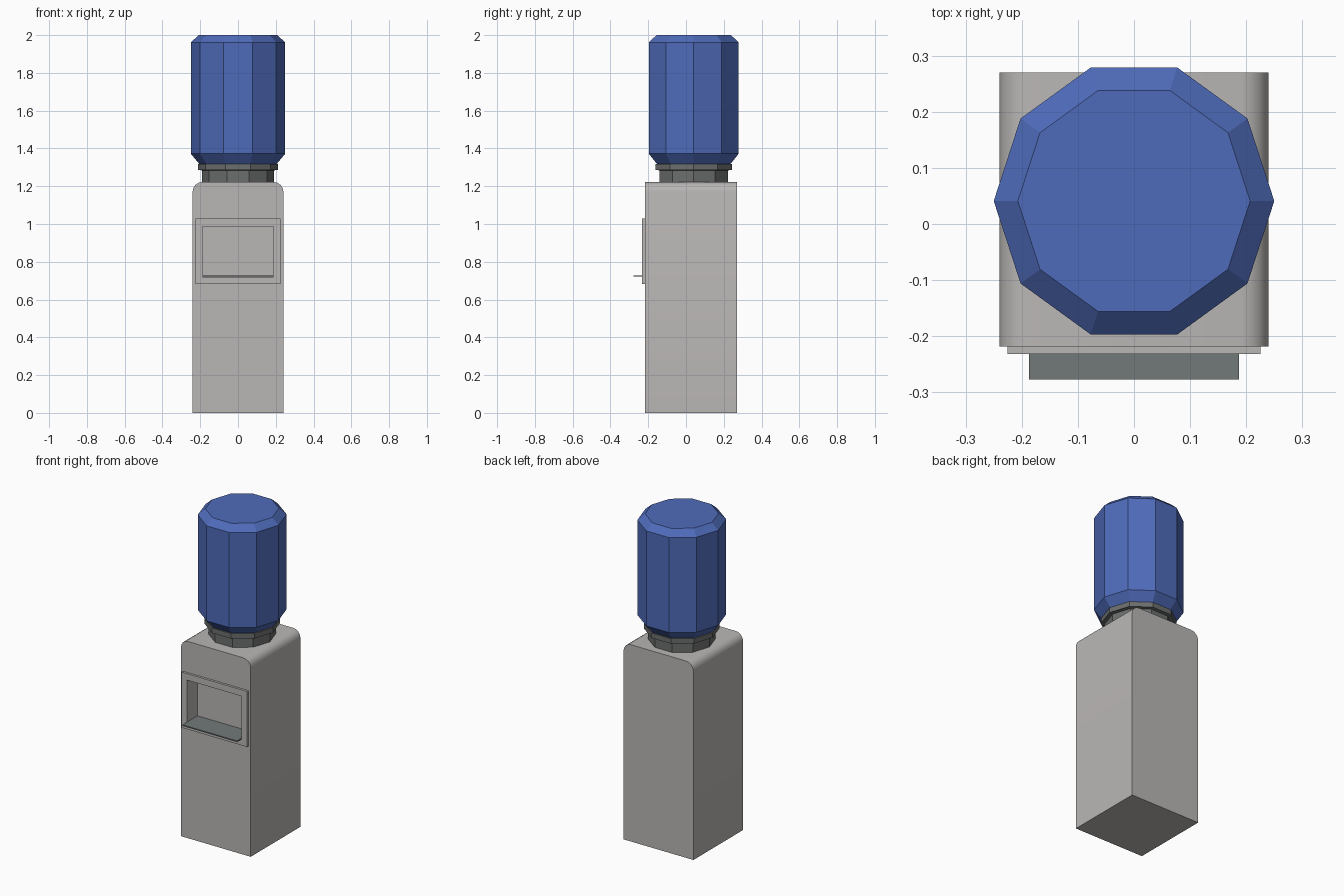
import bpy, bmesh, math

if "Cube" in bpy.data.objects:
    bpy.data.objects.remove(bpy.data.objects["Cube"])


def material(name, rgb):
    m = bpy.data.materials.new(name)
    m.diffuse_color = (*rgb, 1)
    m.use_nodes = True
    m.node_tree.nodes["Principled BSDF"].inputs["Base Color"].default_value = m.diffuse_color
    return m


GREY = material("light_grey_plastic", (0.49, 0.475, 0.462))
DARK = material("dark_grey_collar", (0.15, 0.155, 0.155))
SLATE = material("slate_tray", (0.17, 0.19, 0.195))
BLUE = material("blue_bottle", (0.078, 0.148, 0.49))


def finish(name, bm, mat):
    bmesh.ops.recalc_face_normals(bm, faces=bm.faces)
    me = bpy.data.meshes.new(name)
    bm.to_mesh(me)
    bm.free()
    me.materials.append(mat)
    ob = bpy.data.objects.new(name, me)
    bpy.context.collection.objects.link(ob)
    return ob


def box(name, x, y, z, mat):
    bm = bmesh.new()
    bmesh.ops.create_cube(bm, size=1)
    for v in bm.verts:
        v.co = [a[0] if c < 0 else a[1] for a, c in zip((x, y, z), v.co)]
    return finish(name, bm, mat)


def extrude_xz(name, pts, y0, y1, mat):
    bm = bmesh.new()
    a = [bm.verts.new((x, y0, z)) for x, z in pts]
    b = [bm.verts.new((x, y1, z)) for x, z in pts]
    n = len(pts)
    bm.faces.new(a)
    bm.faces.new(b[::-1])
    for i in range(n):
        j = (i + 1) % n
        bm.faces.new((a[i], b[i], b[j], a[j]))
    return finish(name, bm, mat)


def decagon_lathe(name, profile, mat, cy=0.041, n=10):
    bm = bmesh.new()
    rings = [[bm.verts.new((r * math.cos(math.tau * k / n),
                            cy + r * math.sin(math.tau * k / n), z))
              for k in range(n)] for r, z in profile]
    for p, q in zip(rings, rings[1:]):
        for k in range(n):
            j = (k + 1) % n
            bm.faces.new((p[k], p[j], q[j], q[k]))
    bm.faces.new(rings[0])
    bm.faces.new(rings[-1])
    return finish(name, bm, mat)


def cut(ob, cutter):
    mod = ob.modifiers.new("recess", 'BOOLEAN')
    mod.operation = 'DIFFERENCE'
    mod.solver = 'EXACT'
    mod.object = cutter
    bpy.context.view_layer.objects.active = ob
    bpy.ops.object.modifier_apply(modifier=mod.name)


# cabinet with rounded upper side edges
R, W, H = 0.05, 0.24, 1.222
arc = [(W - R + R * math.cos(math.radians(t)), H - R + R * math.sin(math.radians(t)))
       for t in (0, 22.5, 45, 67.5, 90)]
outline = [(W, 0)] + arc + [(-x, z) for x, z in reversed(arc)] + [(-W, 0)]
cabinet = extrude_xz("cabinet", outline, -0.218, 0.27, GREY)

# raised panel around the dispensing recess
panel = box("dispenser_panel", (-0.225, 0.225), (-0.232, -0.217), (0.683, 1.028), GREY)

# recess cut through the panel and into the cabinet
cutter = box("recess_cutter", (-0.188, 0.188), (-0.4, -0.13), (0.72, 0.988), GREY)
cutter.hide_render = True
cut(cabinet, cutter)
cut(panel, cutter)
bpy.data.objects.remove(cutter)

bpy.ops.object.select_all(action='DESELECT')
cabinet.select_set(True)
bpy.context.view_layer.objects.active = cabinet
bpy.ops.object.shade_smooth_by_angle(angle=math.radians(30))

# drip tray filling the recess floor and projecting forward
box("drip_tray", (-0.187, 0.187), (-0.277, -0.131), (0.721, 0.728), SLATE)

# bottle seat and flange
decagon_lathe("bottle_seat", [(0.19, 1.215), (0.19, 1.284), (0.212, 1.286), (0.212, 1.317)], DARK)

# bottle
decagon_lathe("water_bottle", [(0.2, 1.312), (0.25, 1.372), (0.25, 1.962), (0.207, 2.0)], BLUE)
